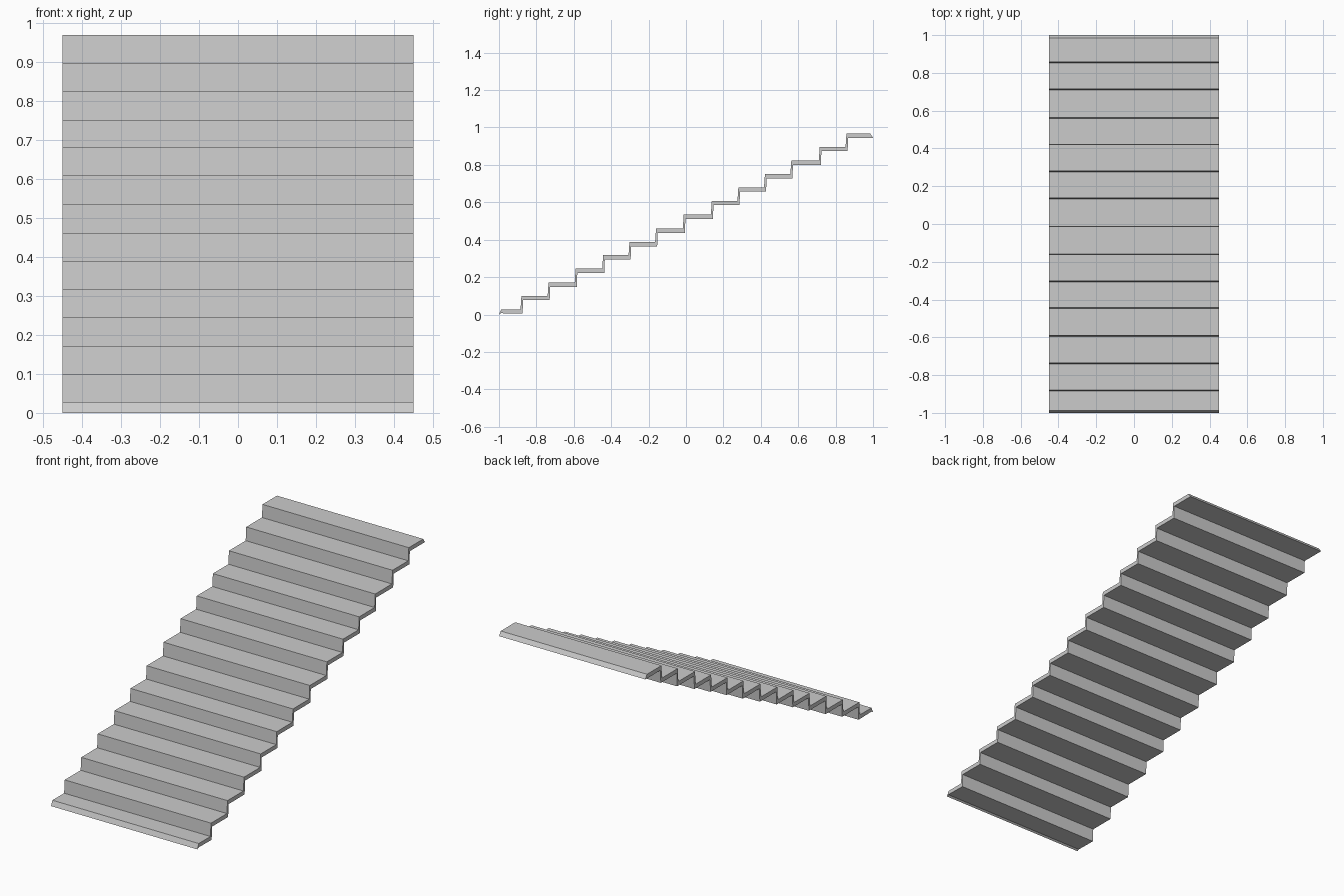
import bpy, bmesh

if "Cube" in bpy.data.objects:
    bpy.data.objects.remove(bpy.data.objects["Cube"])

HALF_W = 0.45
TREAD_T = 0.023   # tread thickness
RISER_T = 0.009   # riser thickness

# riser front positions and tread top heights
risers = [-0.88, -0.735, -0.59, -0.443, -0.302, -0.16, -0.012,
          0.138, 0.28, 0.422, 0.563, 0.715, 0.858]
tops = [0.028, 0.10, 0.17, 0.245, 0.318, 0.388, 0.46,
        0.534, 0.608, 0.68, 0.75, 0.823, 0.897, 0.968]

# upper and lower outlines of the folded stair sheet, with slanted ends
upper, lower = [(-0.988, tops[0])], [(-1.0, 0.0), (-0.99, 0.007)]
for y, z0, z1 in zip(risers, tops, tops[1:]):
    upper += [(y - 0.005, z0), (y, z1)]
    lower += [(y + RISER_T - 0.003, z0 - TREAD_T), (y + RISER_T, z1 - TREAD_T)]
upper.append((0.985, tops[-1]))
lower.append((1.0, tops[-1] - TREAD_T))

# bridge the outlines across the width
bm = bmesh.new()
outline = upper + lower[::-1]
face = bm.faces.new([bm.verts.new((-HALF_W, y, z)) for y, z in outline])
ext = bmesh.ops.extrude_face_region(bm, geom=[face], use_keep_orig=True)
verts = [g for g in ext["geom"] if isinstance(g, bmesh.types.BMVert)]
bmesh.ops.translate(bm, verts=verts, vec=(2 * HALF_W, 0, 0))
bmesh.ops.recalc_face_normals(bm, faces=bm.faces)
mesh = bpy.data.meshes.new("stair_flight")
bm.to_mesh(mesh)
bm.free()
stairs = bpy.data.objects.new("stair_flight", mesh)
bpy.context.collection.objects.link(stairs)
